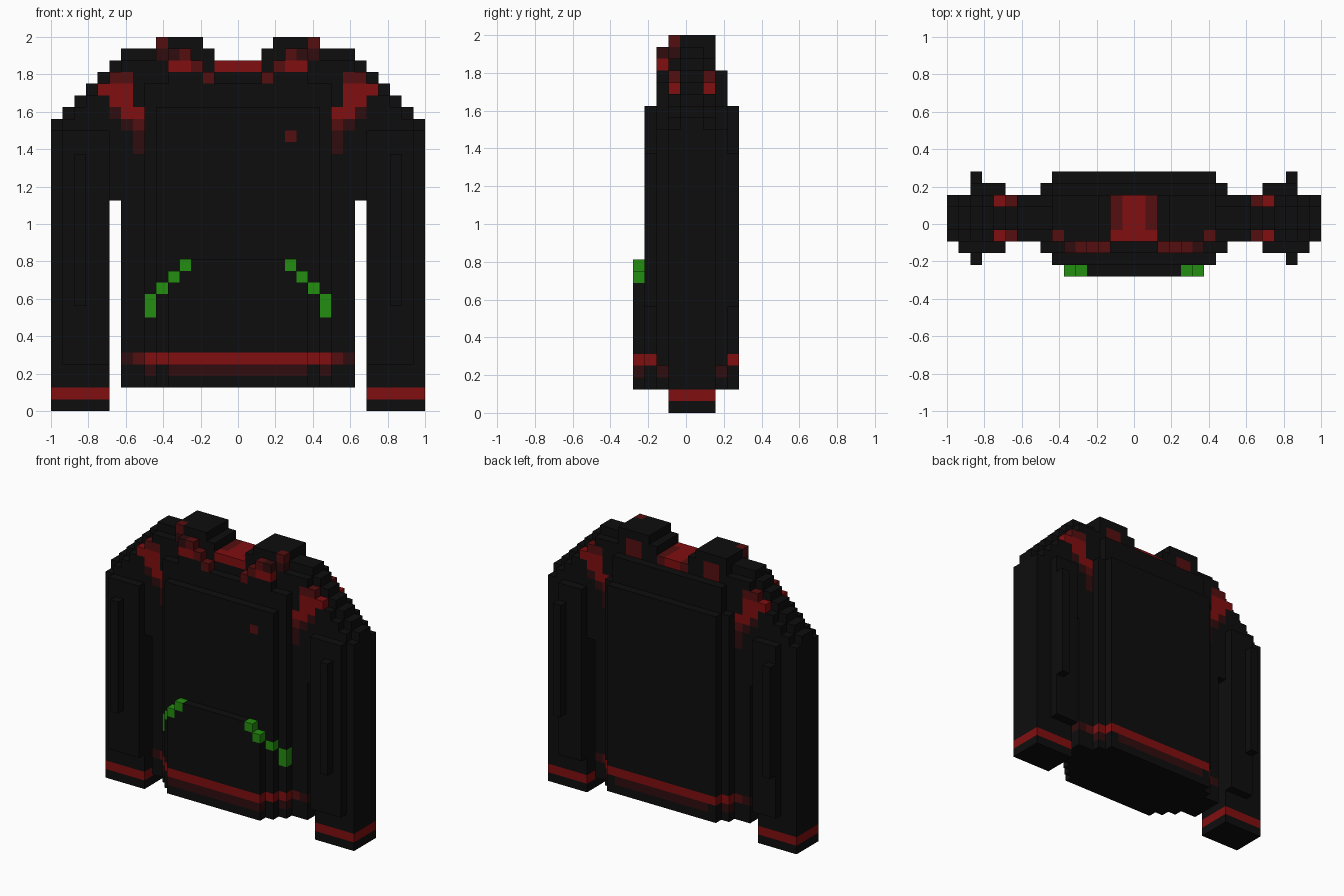
import bpy
import bmesh
from mathutils import Vector

if "Cube" in bpy.data.objects:
    bpy.data.objects.remove(bpy.data.objects["Cube"], do_unlink=True)

UNIT = 1 / 16  # edge of one block
COLOURS = {
    "black cloth": (0.0042, 0.0042, 0.0042, 1),
    "red trim": (0.22, 0.0045, 0.005, 1),
    "deep red trim": (0.09, 0.0045, 0.005, 1),
    "dark red trim": (0.03, 0.004, 0.0045, 1),
    "green piping": (0.017, 0.27, 0.005, 1),
}
BLACK, RED, DEEP, DARK, GREEN = range(5)

materials = []
for name, rgba in COLOURS.items():
    mat = bpy.data.materials.new(name)
    mat.use_nodes = True
    mat.diffuse_color = rgba
    bsdf = mat.node_tree.nodes["Principled BSDF"]
    bsdf.inputs["Base Color"].default_value = rgba
    bsdf.inputs["Roughness"].default_value = 0.9
    materials.append(mat)

cells = {}  # block position -> [part, colour]


def sides(a):
    """Block column a counted out from the middle, on both sides."""
    return a, -a - 1


def fill(part, xs, ys, zs, colour=BLACK):
    """Fill a mirrored box of blocks; ranges are (start, end)."""
    for a in range(*xs):
        for x in sides(a):
            for y in range(*ys):
                for z in range(*zs):
                    cells.setdefault((x, y, z), [part, colour])


def paint(colour, columns, ys, zs):
    """Recolour existing blocks on both sides."""
    for a in columns:
        for x in sides(a):
            for y in ys:
                for z in zs:
                    if (x, y, z) in cells:
                        cells[x, y, z][1] = colour


# Torso: three nested tiers give the rounded sides
fill("torso", (0, 10), (3, 7), (2, 26))
fill("torso", (0, 8), (2, 8), (2, 26))
fill("torso", (0, 7), (1, 9), (2, 26))

# Front pocket with sloping openings
fill("pocket", (0, 6), (0, 1), (2, 12))
fill("pocket", (0, 5), (0, 1), (12, 13))

# Sleeves with folds along front and back
for a in range(11, 16):
    fill("sleeve", (a, a + 1), (3, 7), (0, 39 - a))
    fill("sleeve", (a, a + 1), (4, 6), (0, 40 - a))
fill("sleeve", (11, 15), (2, 3), (4, 24))
fill("sleeve", (11, 14), (7, 8), (4, 24))
fill("sleeve", (13, 14), (1, 9), (9, 22))

# Shoulders, bridging torso and sleeves over the armpit
fill("shoulders", (10, 11), (3, 7), (18, 29))
fill("shoulders", (10, 11), (4, 6), (29, 30))
fill("shoulders", (7, 10), (3, 7), (26, 30))
fill("shoulders", (7, 10), (4, 6), (30, 31))

# Collar and lowered hood
fill("collar", (0, 2), (3, 7), (26, 30))
fill("hood", (2, 3), (3, 7), (26, 31))
fill("hood", (3, 7), (3, 7), (26, 32))
fill("hood", (0, 8), (2, 3), (26, 28))
fill("hood", (2, 3), (2, 3), (28, 29))
fill("hood", (3, 6), (2, 3), (28, 30))
fill("hood", (4, 6), (2, 3), (30, 31))
fill("hood", (0, 7), (7, 8), (26, 29))

# Hem band around the torso, and cuffs
everywhere = range(9)
paint(RED, range(8), everywhere, [4])
paint(DEEP, [8], everywhere, [4])
paint(DARK, [9], everywhere, [4])
paint(DARK, [*range(6), 7], everywhere, [3])
paint(RED, range(11, 16), everywhere, [1])

# Shoulder seams, front and back
seam = (3, 6)
paint(DEEP, (9, 10), seam, [28])
paint(RED, (9, 10, 11), seam, [27])
paint(RED, (9, 10), seam, [26])
paint(RED, (8, 9), seam, [25])
paint(DARK, [10], seam, [25])
paint(DEEP, [8], seam, [24])
paint(DARK, [9], seam, [24])
paint(DARK, [8], seam, [22, 23])

# Collar lining and hood edge
paint(RED, [0], range(3, 7), [29])
paint(DEEP, [1], range(4, 7), [29])
paint(RED, [1], [3], [29])
paint(DEEP, [2], [2], [28])
paint(DEEP, [3], [2], [29])
paint(RED, (4, 5), [2], [29])
paint(DEEP, [4], [2], [30])
paint(DARK, [5], [2], [30])
paint(DARK, [6], [3], [30])
paint(DEEP, [6], [3], [31])
paint(DEEP, (4, 5), [6], [29, 30])

# Pocket piping and the small chest mark on the left
for a, y, zs in ((4, 0, [12]), (5, 0, [11]), (6, 1, [10]), (7, 2, [8, 9])):
    paint(GREEN, [a], [y], zs)
cells[4, 1, 23][1] = DEEP


def build(name, wanted):
    """Make one mesh from the exposed faces of the wanted blocks."""
    bm = bmesh.new()
    for pos, (part, colour) in cells.items():
        if not wanted(part, pos[0]):
            continue
        for axis in range(3):
            for sign in (0, 1):
                step = list(pos)
                step[axis] += 2 * sign - 1
                if tuple(step) in cells:
                    continue
                u, v = (axis + 1) % 3, (axis + 2) % 3
                loop = [(0, 0), (1, 0), (1, 1), (0, 1)]
                corners = []
                for du, dv in (loop if sign else reversed(loop)):
                    p = Vector(pos)
                    p[axis] += sign
                    p[u] += du
                    p[v] += dv
                    p.y -= 4.5
                    corners.append(bm.verts.new(p * UNIT))
                bm.faces.new(corners).material_index = colour
    bmesh.ops.remove_doubles(bm, verts=bm.verts, dist=UNIT / 100)
    mesh = bpy.data.meshes.new(name)
    bm.to_mesh(mesh)
    bm.free()
    for mat in materials:
        mesh.materials.append(mat)
    bpy.context.collection.objects.link(bpy.data.objects.new(name, mesh))


for part in ("torso", "pocket", "shoulders", "collar", "hood"):
    build(part, lambda p, x, part=part: p == part)
build("left_sleeve", lambda p, x: p == "sleeve" and x >= 0)
build("right_sleeve", lambda p, x: p == "sleeve" and x < 0)
